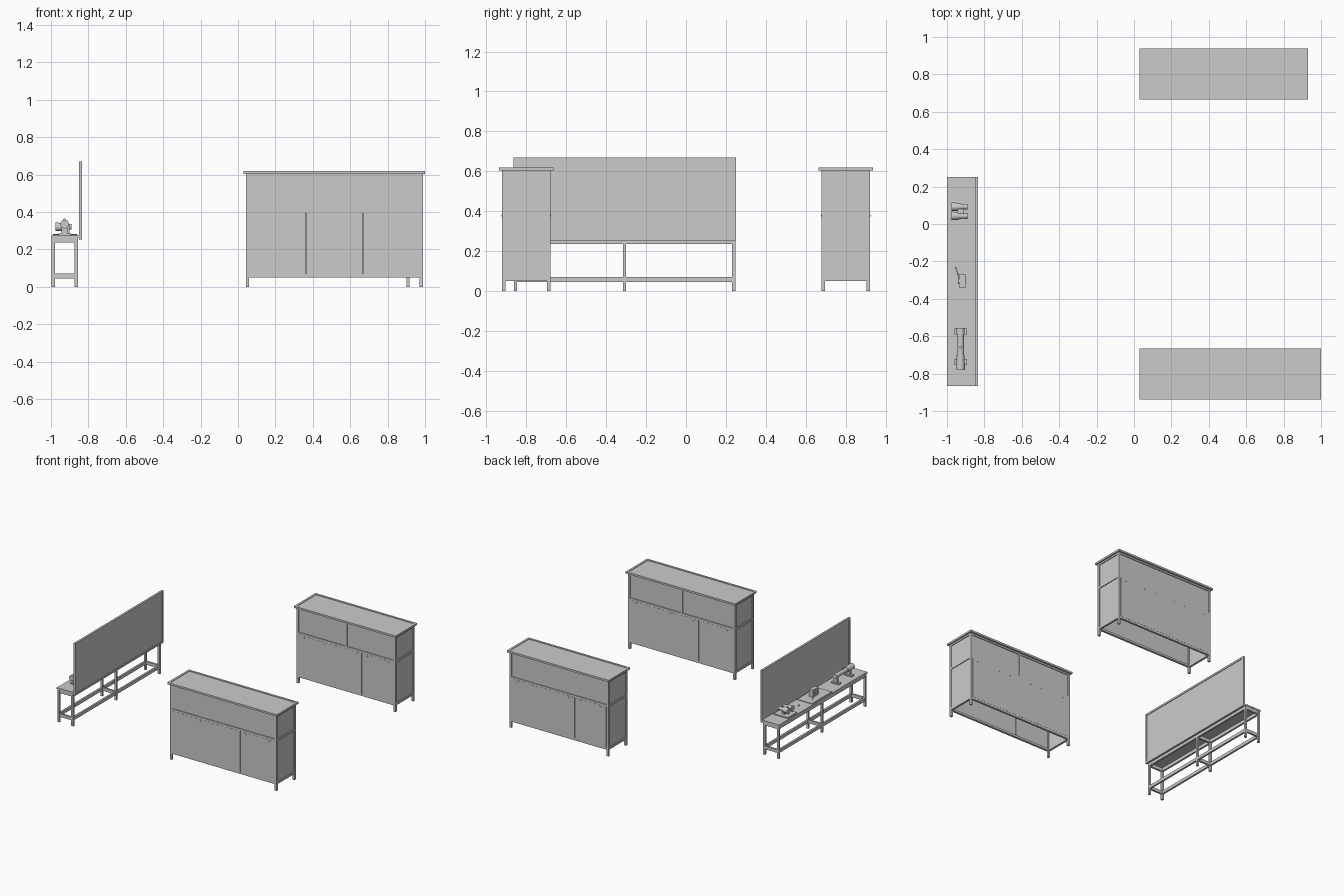
import bpy, bmesh, math
from mathutils import Matrix, Vector

if "Cube" in bpy.data.objects:
    bpy.data.objects.remove(bpy.data.objects["Cube"])


def boxes(name, items):
    """One object from boxes given as (x0, x1, y0, y1, z0, z1)."""
    bm = bmesh.new()
    for x0, x1, y0, y1, z0, z1 in items:
        m = Matrix.Translation(((x0 + x1) / 2, (y0 + y1) / 2, (z0 + z1) / 2))
        m = m @ Matrix.Diagonal((abs(x1 - x0), abs(y1 - y0), abs(z1 - z0), 1))
        bmesh.ops.create_cube(bm, size=1, matrix=m)
    return finish(name, bm)


def finish(name, bm):
    me = bpy.data.meshes.new(name)
    bm.to_mesh(me)
    bm.free()
    ob = bpy.data.objects.new(name, me)
    bpy.context.collection.objects.link(ob)
    return ob


def tubes(name, items, segs=20):
    """One smooth object from cones given as (start, end, r1, r2)."""
    bm = bmesh.new()
    for a, b, r1, r2 in items:
        a, b = Vector(a), Vector(b)
        m = Matrix.Translation((a + b) / 2) @ (b - a).to_track_quat('Z', 'Y').to_matrix().to_4x4()
        bmesh.ops.create_cone(bm, cap_ends=True, segments=segs, radius1=r1, radius2=r2,
                              depth=(b - a).length, matrix=m)
    ob = finish(name, bm)
    bpy.context.view_layer.objects.active = ob
    ob.select_set(True)
    bpy.ops.object.shade_smooth_by_angle(angle=math.radians(40))
    ob.select_set(False)
    return ob


def cabinet(tag, x0, x1, cy, turned):
    """Open-bottomed panelled cabinet, built around its own centre."""
    h, d, t = (x1 - x0) / 2, 0.136, 0.017
    px, py = h - 0.012, d - 0.015
    parts = []
    # corner posts and horizontal rails
    frame = []
    for sx in (-1, 1):
        for sy in (-1, 1):
            frame.append((sx * px, sx * (px - t), sy * py, sy * (py - t), 0, 0.605))
    for z0, z1 in ((0.05, 0.067), (0.393, 0.41), (0.59, 0.605)):
        for s in (-1, 1):
            frame.append((-px + t, px - t, s * py, s * (py - t), z0, z1))
            frame.append((s * px, s * (px - t), -py + t, py - t, z0, z1))
    frame.append((-0.008, 0.008, py, py - t, 0.41, 0.59))
    parts.append(boxes(tag + "_frame", frame))
    # recessed upper panels and end panels
    upper, lower = [], []
    for s in (-1, 1):
        upper.append((-px + t, px - t, s * (py - 0.006), s * (py - 0.012), 0.41, 0.59))
        for z0, z1 in ((0.067, 0.393), (0.41, 0.59)):
            upper.append((s * (px - 0.006), s * (px - 0.012), -py + t, py - t, z0, z1))
        # three lower panels a side
        w = 2 * (px - t) / 3
        for i in range(3):
            a = -px + t + i * w
            lower.append((a + 0.001, a + w - 0.001, s * (py + 0.001), s * (py - 0.008), 0.067, 0.393))
    parts.append(boxes(tag + "_upper_panels", upper))
    parts.append(boxes(tag + "_lower_panels", lower))
    # panel bolts
    bolts = []
    for s in (-1, 1):
        for i in range(3):
            for e in (0.05, w - 0.05):
                x = -px + t + i * w + e
                bolts.append(((x, s * py, 0.378), (x, s * (py + 0.004), 0.378), 0.004, 0.004))
    parts.append(tubes(tag + "_bolts", bolts, 10))
    # counter top with a raised rim
    top = [(-h + t, h - t, -d + t, d - t, 0.605, 0.614)]
    for s in (-1, 1):
        top.append((-h, h, s * d, s * (d - t), 0.603, 0.618))
        top.append((s * h, s * (h - t), -d + t, d - t, 0.603, 0.618))
    parts.append(boxes(tag + "_top", top))
    for p in parts:
        p.location = ((x0 + x1) / 2, cy, 0)
        if turned:
            p.rotation_euler.z = math.pi


cabinet("front_cabinet", 0.03, 1.0, -0.801, False)
cabinet("rear_cabinet", 0.03, 0.93, 0.801, True)

# bench frame: six legs, upper and lower rails
Y0, Y1 = -0.865, 0.25
legs = []
for x in (-0.996, -0.873):
    for y in (-0.863, -0.317, 0.231):
        legs.append((x, x + 0.017, y, y + 0.017, 0, 0.262))
    for z0, z1 in ((0.045, 0.07), (0.236, 0.262)):
        legs.append((x + 0.001, x + 0.016, -0.846, 0.231, z0, z1))
for y in (-0.863, -0.317, 0.231):
    for z0, z1 in ((0.045, 0.07), (0.236, 0.262)):
        legs.append((-0.979, -0.873, y + 0.001, y + 0.016, z0, z1))
boxes("bench_frame", legs)
boxes("bench_top", [(-1.0, -0.85, Y0, Y1, 0.262, 0.274)])

# back screen in a frame
screen = [(-0.845, -0.839, Y0 + 0.015, Y1 - 0.015, 0.268, 0.655)]
for z in (0.253, 0.655):
    screen.append((-0.85, -0.834, Y0, Y1, z, z + 0.015))
for y in (Y0, Y1 - 0.015):
    screen.append((-0.85, -0.834, y, y + 0.015, 0.268, 0.655))
boxes("back_screen", screen)

# twin-barrel viewer on a plate
boxes("viewer_plate", [(-0.99, -0.862, 0.01, 0.125, 0.274, 0.282),
                       (-0.94, -0.915, 0.04, 0.095, 0.282, 0.31),
                       (-0.945, -0.91, 0.055, 0.08, 0.31, 0.335)])
tw = []
for y in (0.043, 0.092):
    tw += [((-0.975, y, 0.32), (-0.94, y, 0.32), 0.023, 0.021),
           ((-0.94, y, 0.32), (-0.905, y, 0.32), 0.019, 0.013),
           ((-0.905, y, 0.32), (-0.89, y, 0.32), 0.015, 0.015)]
tubes("viewer_barrels", tw)

# middle plate with a small boxed instrument and stylus
boxes("middle_plate", [(-0.99, -0.858, -0.43, -0.18, 0.274, 0.279)])
boxes("instrument_body", [(-0.935, -0.9, -0.34, -0.27, 0.279, 0.335)])
tubes("instrument_dial_and_stylus", [
    ((-0.935, -0.305, 0.312), (-0.941, -0.305, 0.312), 0.017, 0.017),
    ((-0.935, -0.285, 0.285), (-0.955, -0.23, 0.282), 0.003, 0.002)], 12)
tubes("bench_knob", [((-0.925, -0.105, 0.274), (-0.925, -0.105, 0.28), 0.005, 0.005)], 10)

# long scope on two stands
stand = []
for y in (-0.575, -0.738):
    stand += [(-0.96, -0.894, y - 0.017, y + 0.017, 0.274, 0.284),
              (-0.943, -0.911, y - 0.01, y + 0.01, 0.284, 0.325)]
boxes("scope_stands", stand)
sc = (-0.927, 0.335)
pt = lambda y: (sc[0], y, sc[1])
tubes("scope_tube", [(pt(-0.78), pt(-0.70), 0.023, 0.021), (pt(-0.70), pt(-0.58), 0.018, 0.017),
                     (pt(-0.59), pt(-0.555), 0.021, 0.021),
                     ((sc[0], -0.66, 0.35), (sc[0], -0.66, 0.366), 0.006, 0.006)])
